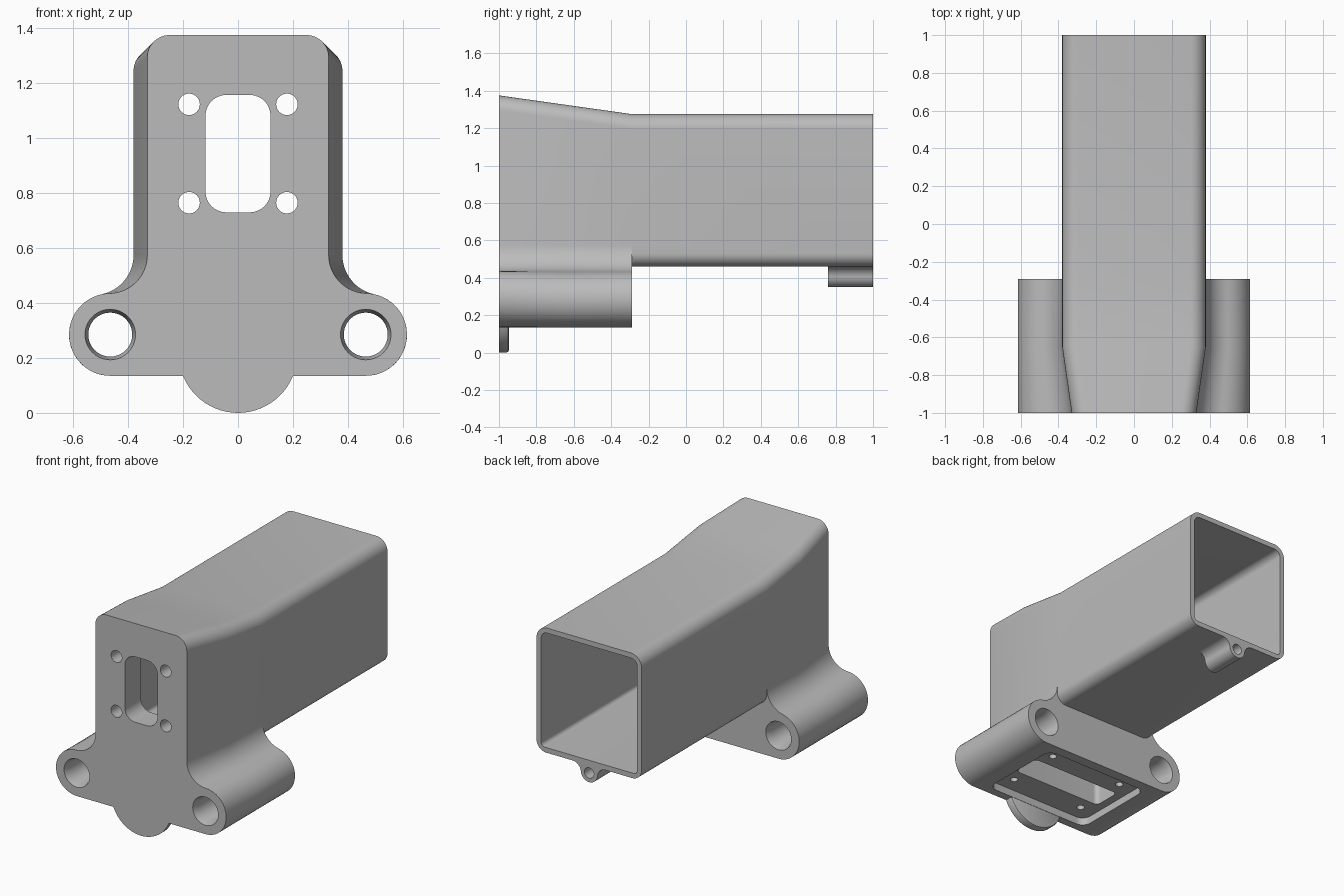
import bpy
import bmesh
from math import sin, cos, pi, atan2, hypot

cube = bpy.data.objects.get("Cube")
if cube:
    bpy.data.objects.remove(cube, do_unlink=True)

grey = bpy.data.materials.new("grey_plastic")
grey.use_nodes = True
colour = (0.5, 0.5, 0.5, 1)
grey.diffuse_color = colour
grey.node_tree.nodes["Principled BSDF"].inputs["Base Color"].default_value = colour


def arc(cx, cz, r, start, end, n=12):
    steps = [start + (end - start) * i / n for i in range(n + 1)]
    return [(cx + r * cos(a), cz + r * sin(a)) for a in steps]


def circle(cx, cz, r, n=40):
    return arc(cx, cz, r, 0, 2 * pi, n)[:-1]


def rounded_rect(x0, x1, z0, z1, low, high):
    """Rectangle outline with separate lower and upper corner radii."""
    return (arc(x1 - low, z0 + low, low, -pi / 2, 0) +
            arc(x1 - high, z1 - high, high, 0, pi / 2) +
            arc(x0 + high, z1 - high, high, pi / 2, pi) +
            arc(x0 + low, z0 + low, low, pi, pi * 1.5))


def loft(name, sections, vertical=False):
    """Skin matching outlines placed along y, or along z if vertical."""
    bm = bmesh.new()
    rings = []
    for d, pts in sections:
        rings.append([bm.verts.new((a, b, d) if vertical else (a, d, b))
                      for a, b in pts])
    for r, s in zip(rings, rings[1:]):
        for i in range(len(r)):
            j = (i + 1) % len(r)
            bm.faces.new((r[i], r[j], s[j], s[i]))
    bm.faces.new(rings[0])
    bm.faces.new(rings[-1])
    bmesh.ops.recalc_face_normals(bm, faces=bm.faces)
    mesh = bpy.data.meshes.new(name)
    bm.to_mesh(mesh)
    bm.free()
    mesh.materials.append(grey)
    obj = bpy.data.objects.new(name, mesh)
    bpy.context.collection.objects.link(obj)
    return obj


def prism(name, outline, start, end, vertical=False):
    return loft(name, [(start, outline), (end, outline)], vertical)


def combine(body, tool, operation):
    mod = body.modifiers.new(tool.name, 'BOOLEAN')
    mod.operation = operation
    mod.solver = 'EXACT'
    mod.object = tool
    bpy.context.view_layer.objects.active = body
    bpy.ops.object.modifier_apply(modifier=mod.name)
    bpy.data.objects.remove(tool, do_unlink=True)


FRONT, TAPER, STEP, BACK = -1, -0.65, -0.29, 1
LUG_X, LUG_Z, LUG_R = 0.465, 0.285, 0.15


def top_height(y):
    return 1.275 + max(0, STEP - y) / (STEP - FRONT) * 0.1


def half_width(y):
    return 0.38 - max(0, TAPER - y) / (TAPER - FRONT) * 0.05


def sleeve_outline(y, wall, low, high):
    w = half_width(y) - wall
    return rounded_rect(-w, w, 0.46 + wall, top_height(y) - wall, low, high)


def base_outline(y, shoulder=0.575):
    """Two round lugs blended into the sleeve sides by concave fillets."""
    w = half_width(y)
    k, h = w - LUG_X, shoulder - LUG_Z
    r = (k * k + h * h - LUG_R ** 2) / (2 * (LUG_R - k))
    t = atan2(h, k + r)
    right = arc(LUG_X, LUG_Z, LUG_R, -pi / 2, t, 24)
    right += arc(w + r, shoulder, r, pi + t, pi, 16)[1:]
    right.append((w - 0.02, shoulder))
    return right + [(-x, z) for x, z in reversed(right)]


# Tapered sleeve
body = loft("mount_body", [(y, sleeve_outline(y, 0, 0.07, 0.08))
                           for y in (FRONT, TAPER, STEP, BACK)])

# Base with side lugs
base = loft("base", [(y, base_outline(y)) for y in (FRONT, TAPER, STEP)])
combine(body, base, 'UNION')

# Round tab hanging under the front
TAB = 0.2157
tab = loft("tab", [(y, circle(0, TAB, r, 64)) for y, r in
                   ((FRONT, TAB), (-0.962, TAB), (-0.951, TAB - 0.004), (-0.947, TAB - 0.014))])
combine(body, tab, 'UNION')

# Small filleted screw lug under the open end
EYE_Z, EYE_R, FLARE_R, FLARE_X = 0.41, 0.06, 0.06, 0.1196
t = atan2(0.01, FLARE_X)
eye = ([(FLARE_X, 0.475)] + arc(FLARE_X, 0.4, FLARE_R, pi / 2, pi - t) +
       arc(0, EYE_Z, EYE_R, -t, t - pi, 20)[1:] +
       arc(-FLARE_X, 0.4, FLARE_R, t, pi / 2)[1:] + [(-FLARE_X, 0.475)])
combine(body, prism("screw_lug", eye, 0.76, BACK), 'UNION')

# Hollow inside, open at the back
inner = [(y, sleeve_outline(y, 0.033, 0.025, 0.045)) for y in (-0.835, TAPER, STEP, BACK)]
inner.append((BACK + 0.1, inner[-1][1]))
combine(body, loft("cavity", inner), 'DIFFERENCE')

# Front window
window = rounded_rect(-0.118, 0.118, 0.73, 1.157, 0.075, 0.075)
combine(body, prism("window", window, -1.1, -0.75), 'DIFFERENCE')

# Front screw holes and lug bores with flared ends
for side in (-1, 1):
    for z in (0.765, 1.123):
        combine(body, prism("front_hole", circle(side * 0.178, z, 0.039), -1.1, -0.75),
                'DIFFERENCE')
    bore = [(y, circle(side * LUG_X, LUG_Z, r)) for y, r in
            ((-1.1, 0.092), (FRONT, 0.092), (-0.95, 0.08),
             (-0.34, 0.08), (STEP, 0.092), (-0.2, 0.092))]
    combine(body, loft("bore", bore), 'DIFFERENCE')

# Hole through the small lug
combine(body, prism("eye_hole", circle(0, EYE_Z, 0.034), 0.7, 1.1), 'DIFFERENCE')

# Underside recess, trench and screw holes
recess = rounded_rect(-0.385, 0.385, -0.945, -0.36, 0.06, 0.06)
combine(body, prism("recess", recess, 0.05, 0.185, True), 'DIFFERENCE')
trench = rounded_rect(-0.33, 0.33, -0.75, -0.56, 0.03, 0.03)
combine(body, prism("trench", trench, 0.1, 0.33, True), 'DIFFERENCE')
for x in (-0.27, 0.27):
    for y in (-0.84, -0.465):
        combine(body, prism("base_hole", circle(x, y, 0.024, 24), 0.1, 0.3, True),
                'DIFFERENCE')

bpy.ops.object.select_all(action='DESELECT')
body.select_set(True)
bpy.context.view_layer.objects.active = body
bpy.ops.object.shade_smooth_by_angle(angle=pi / 6)
